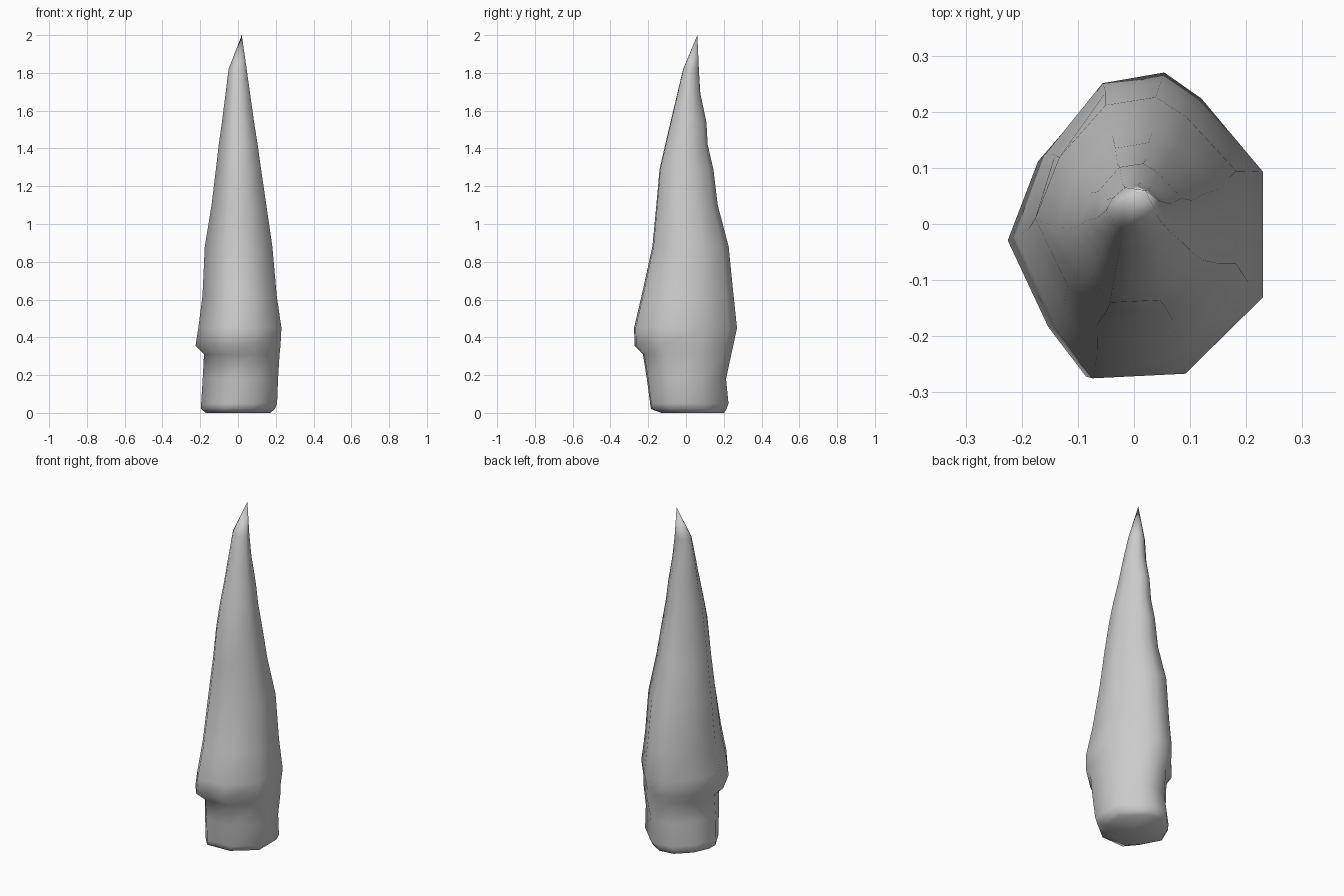
import bpy, bmesh

if "Cube" in bpy.data.objects:
    bpy.data.objects.remove(bpy.data.objects["Cube"])

# Irregular cross-section, normalised to a -1..1 box
OUTLINE = [(-1, -.07), (-.68, -.66), (-.38, -1), (.37, -.97), (1, -.47),
           (1, .35), (.5, .83), (.2, 1), (-.3, .93), (-.76, .47)]

# Rings from bottom to top: z, x min, x max, y min, y max
RINGS = [
    (0.00, -.17, .17, -.13, .20),
    (0.02, -.195, .195, -.185, .215),
    (0.05, -.195, .207, -.19, .225),
    (0.18, -.187, .212, -.207, .212),
    (0.31, -.180, .22, -.228, .24),
    (0.355, -.225, .225, -.272, .25),
    (0.45, -.21, .23, -.275, .27),
    (0.62, -.188, .205, -.235, .252),
    (0.88, -.176, .182, -.178, .226),
    (1.10, -.14, .15, -.157, .168),
    (1.29, -.117, .122, -.14, .145),
    (1.42, -.102, .104, -.11, .115),
    (1.54, -.085, .085, -.082, .108),
    (1.69, -.066, .064, -.046, .076),
    (1.82, -.05, .046, -.015, .068),
]
TIP = (.02, .06, 2.0)

# Stone spike: loft of the rings, flat base, pointed tip
bm = bmesh.new()
loops = []
for z, x0, x1, y0, y1 in RINGS:
    loops.append([bm.verts.new(((x0 + x1) / 2 + u * (x1 - x0) / 2,
                                (y0 + y1) / 2 + v * (y1 - y0) / 2, z))
                  for u, v in OUTLINE])
n = len(OUTLINE)
for a, b in zip(loops, loops[1:]):
    for i in range(n):
        j = (i + 1) % n
        bm.faces.new((a[i], a[j], b[j], b[i]))
tip = bm.verts.new(TIP)
for i in range(n):
    bm.faces.new((loops[-1][i], loops[-1][(i + 1) % n], tip))
bm.faces.new(loops[0][::-1])
bmesh.ops.recalc_face_normals(bm, faces=bm.faces)

mesh = bpy.data.meshes.new("stone_spike")
bm.to_mesh(mesh)
bm.free()
spike = bpy.data.objects.new("stone_spike", mesh)
bpy.context.collection.objects.link(spike)
mesh.polygons.foreach_set("use_smooth", [True] * len(mesh.polygons))
